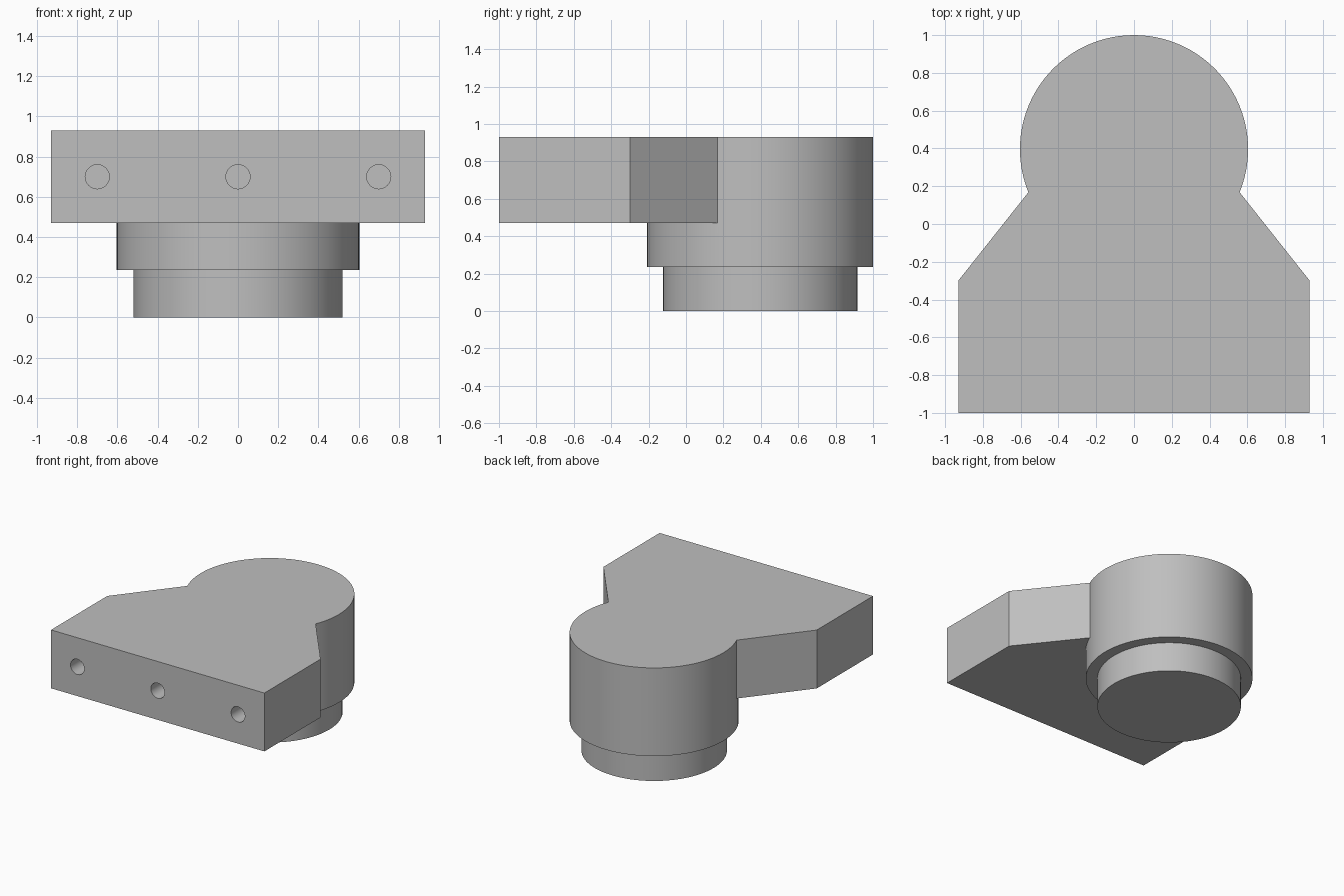
import bpy, bmesh, math
from mathutils import Matrix, Vector

cube = bpy.data.objects.get("Cube")
if cube:
    bpy.data.objects.remove(cube, do_unlink=True)

grey = bpy.data.materials.new("plain grey")
grey.use_nodes = True
colour = (0.52, 0.52, 0.52, 1)
grey.diffuse_color = colour
grey.node_tree.nodes["Principled BSDF"].inputs["Base Color"].default_value = colour

TOP, PLATE_BOTTOM, DRUM_BOTTOM = 0.93, 0.47, 0.235
DRUM_Y, DRUM_R, SPIGOT_R = 0.396, 0.604, 0.52


def add_object(name, bm):
    bmesh.ops.recalc_face_normals(bm, faces=bm.faces)
    mesh = bpy.data.meshes.new(name)
    bm.to_mesh(mesh)
    bm.free()
    mesh.materials.append(grey)
    obj = bpy.data.objects.new(name, mesh)
    bpy.context.collection.objects.link(obj)
    return obj


def extrude(bm, outline, bottom, top):
    face = bm.faces.new([bm.verts.new((x, y, bottom)) for x, y in outline])
    moved = bmesh.ops.extrude_face_region(bm, geom=[face])["geom"]
    verts = [v for v in moved if isinstance(v, bmesh.types.BMVert)]
    bmesh.ops.translate(bm, vec=(0, 0, top - bottom), verts=verts)


def circle(radius, count=96):
    angles = [2 * math.pi * i / count for i in range(count)]
    return [(radius * math.cos(a), DRUM_Y + radius * math.sin(a)) for a in angles]


def boolean(obj, cutter, operation):
    mod = obj.modifiers.new(cutter.name, "BOOLEAN")
    mod.object, mod.operation, mod.solver = cutter, operation, "EXACT"
    bpy.context.view_layer.objects.active = obj
    bpy.ops.object.modifier_apply(modifier=mod.name)
    bpy.data.objects.remove(cutter, do_unlink=True)


# Tapered mounting plate, narrowing into the drum
half = [(0.93, -1), (0.93, -0.3), (0.56, 0.167), (0.4, 0.367)]
bm = bmesh.new()
extrude(bm, half + [(-x, y) for x, y in reversed(half)], PLATE_BOTTOM, TOP)
body = add_object("mounting_body", bm)

# Full-height drum joined to the plate
bm = bmesh.new()
extrude(bm, circle(DRUM_R), DRUM_BOTTOM, TOP)
boolean(body, add_object("drum", bm), "UNION")

# Three blind bolt holes in the front face
bm = bmesh.new()
for x in (-0.7, 0, 0.7):
    place = Matrix.Translation((x, -0.9, 0.7)) @ Matrix.Rotation(math.pi / 2, 4, "X")
    bmesh.ops.create_cone(bm, cap_ends=True, segments=40, radius1=0.06,
                          radius2=0.06, depth=0.9, matrix=place)
boolean(body, add_object("bolt_holes", bm), "DIFFERENCE")

# Narrower spigot under the drum
bm = bmesh.new()
extrude(bm, circle(SPIGOT_R), 0, DRUM_BOTTOM)
spigot = add_object("spigot", bm)

for obj in (body, spigot):
    bpy.ops.object.select_all(action="DESELECT")
    obj.select_set(True)
    bpy.context.view_layer.objects.active = obj
    bpy.ops.object.shade_smooth_by_angle(angle=math.radians(30))
